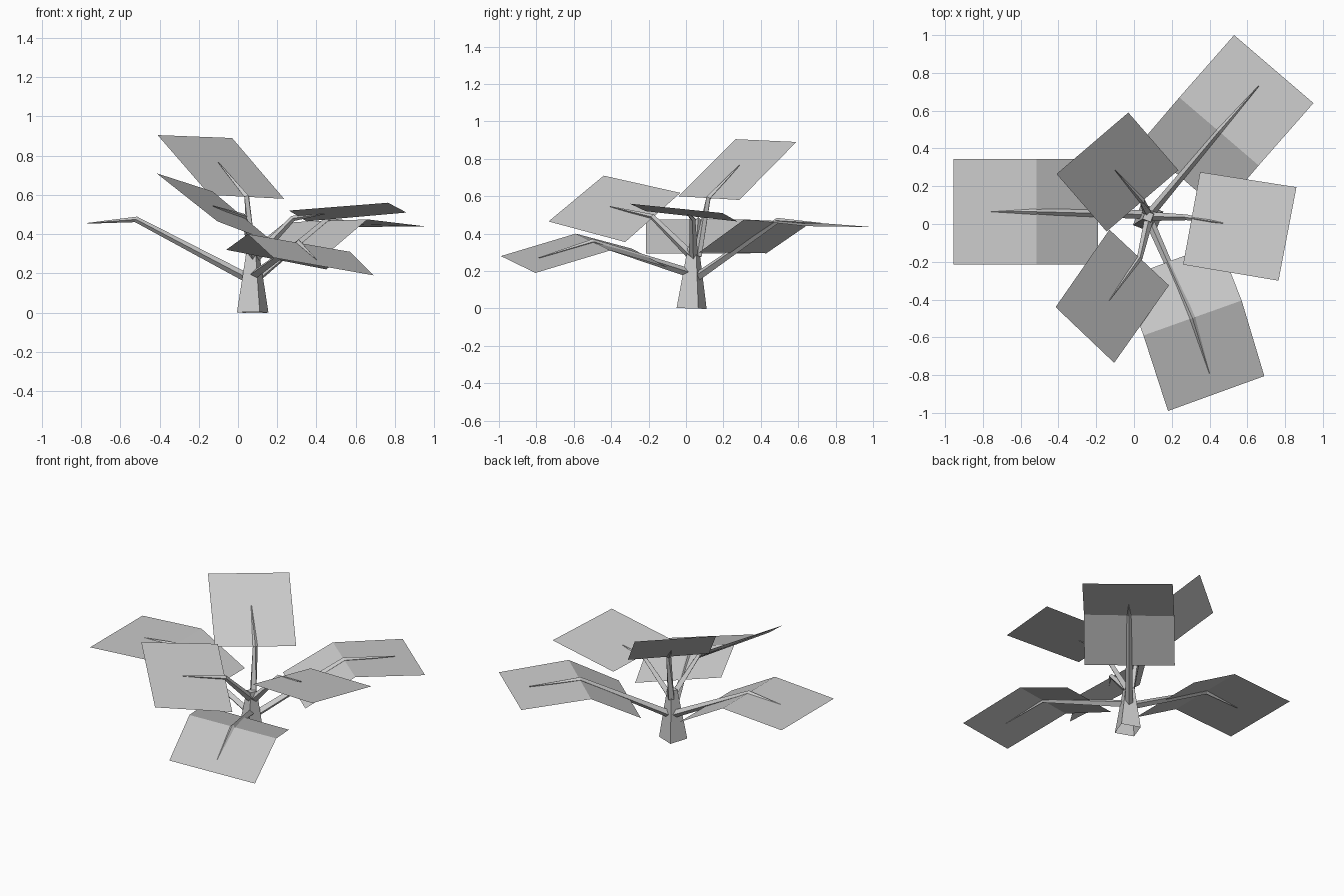
import bpy, bmesh, math
from mathutils import Vector

if "Cube" in bpy.data.objects:
    bpy.data.objects.remove(bpy.data.objects["Cube"], do_unlink=True)

# One plain grey for the whole plant
grey = bpy.data.materials.new("plain_grey")
grey.use_nodes = True
COLOUR = (0.6, 0.6, 0.6, 1)
grey.diffuse_color = COLOUR
bsdf = next(n for n in grey.node_tree.nodes if n.type == 'BSDF_PRINCIPLED')
bsdf.inputs["Base Color"].default_value = COLOUR


def finish(bm, name):
    mesh = bpy.data.meshes.new(name)
    bm.to_mesh(mesh)
    bm.free()
    mesh.materials.append(grey)
    obj = bpy.data.objects.new(name, mesh)
    bpy.context.scene.collection.objects.link(obj)
    return obj


def tube(name, points, radii, turn=0.0):
    """Four-sided tapering tube through the points."""
    pts = [Vector(p) for p in points]
    bm = bmesh.new()
    rings = []
    for i, p in enumerate(pts):
        along = (pts[min(i + 1, len(pts) - 1)] - pts[max(i - 1, 0)]).normalized()
        ref = Vector((1, 0, 0)) if abs(along.z) > 0.95 else Vector((0, 0, 1))
        v = along.cross(ref).normalized()
        u = v.cross(along)
        rings.append([bm.verts.new(p + radii[i] * (math.cos(a) * u + math.sin(a) * v))
                      for a in (turn + k * math.pi / 2 for k in range(4))])
    for low, high in zip(rings, rings[1:]):
        for k in range(4):
            j = (k + 1) % 4
            bm.faces.new((low[k], low[j], high[j], high[k]))
    bm.faces.new(rings[-1])
    bmesh.ops.recalc_face_normals(bm, faces=bm.faces)
    return finish(bm, name)


def leaf(name, rows):
    """Thin leaf sheet made of cross rows, inner edge to outer edge."""
    bm = bmesh.new()
    verts = [[bm.verts.new(p) for p in row] for row in rows]
    for a, b in zip(verts, verts[1:]):
        bm.faces.new((a[0], a[1], b[1], b[0]))
    bm.normal_update()
    for f in bm.faces:
        if f.normal.z < 0:
            f.normal_flip()
    return finish(bm, name)


# Trunk, open underneath
tube("trunk", [(0.075, 0.03, 0), (0.075, 0.04, 0.33)], [0.088, 0.032],
     turn=math.radians(24))

# Low leaves fold across the middle: (rows), (stem path)
LOW = {
    "right": ([((-0.19, 0.345, 0.295), (-0.19, -0.215, 0.295)),
               ((-0.515, 0.345, 0.475), (-0.515, -0.215, 0.475)),
               ((-0.955, 0.345, 0.445), (-0.955, -0.215, 0.445))],
              [(0.06, 0.05, 0.17), (-0.52, 0.065, 0.475), (-0.77, 0.065, 0.455)]),
    "back": ([((0.035, 0.43, 0.295), (0.455, 0.07, 0.3)),
              ((0.24, 0.67, 0.46), (0.66, 0.31, 0.475)),
              ((0.53, 1.0, 0.435), (0.95, 0.64, 0.44))],
             [(0.09, 0.06, 0.17), (0.45, 0.49, 0.47), (0.66, 0.73, 0.455)]),
    "front": ([((-0.06, -0.29, 0.32), (0.45, -0.1, 0.22)),
               ((0.05, -0.59, 0.4), (0.57, -0.405, 0.31)),
               ((0.18, -0.99, 0.28), (0.69, -0.805, 0.19))],
              [(0.08, 0.02, 0.19), (0.31, -0.5, 0.357), (0.4, -0.79, 0.27)]),
}
# High leaves are flat sheets
HIGH = {
    "left": ([((0.35, 0.275, 0.465), (0.26, -0.215, 0.52)),
              ((0.86, 0.195, 0.51), (0.765, -0.3, 0.56))],
             [(0.09, 0.04, 0.28), (0.28, 0.035, 0.48), (0.47, 0.005, 0.51)]),
    "back": ([((0.235, 0.285, 0.58), (-0.145, -0.04, 0.6)),
              ((-0.03, 0.59, 0.89), (-0.41, 0.265, 0.905))],
             [(0.07, 0.06, 0.28), (0.045, 0.12, 0.59), (-0.1, 0.285, 0.765)]),
    "front": ([((0.185, -0.325, 0.355), (-0.13, -0.03, 0.618)),
               ((-0.105, -0.735, 0.465), (-0.415, -0.44, 0.71))],
              [(0.08, 0.03, 0.28), (0.03, -0.18, 0.49), (-0.13, -0.405, 0.545)]),
}
for level, leaves in (("low", LOW), ("high", HIGH)):
    for side, (rows, path) in leaves.items():
        leaf(f"{level}_{side}_leaf", rows)
        tube(f"{level}_{side}_stem", path, [0.024, 0.015, 0.002])
